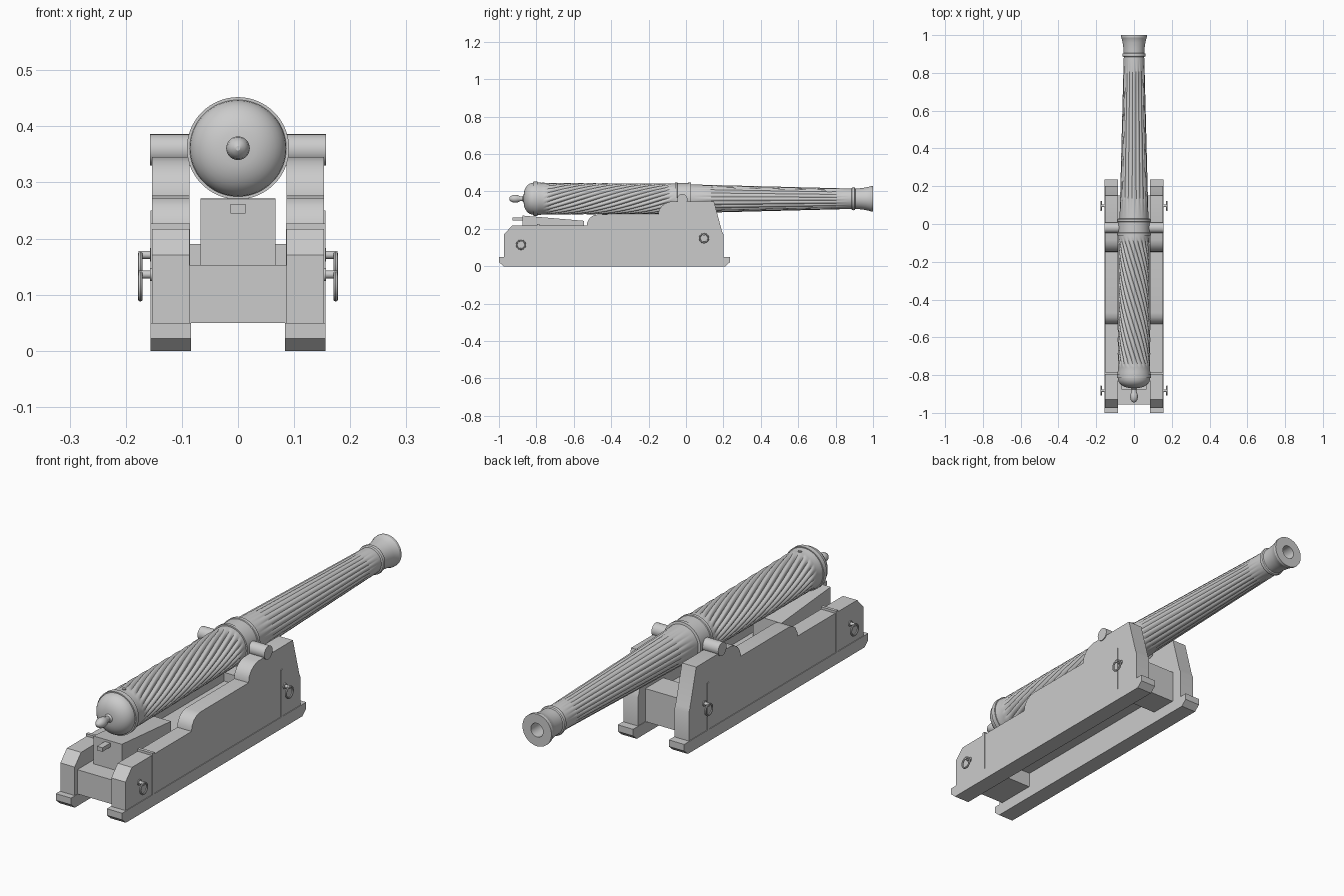
import bpy, bmesh, math
from mathutils import Matrix, Vector

if "Cube" in bpy.data.objects:
    bpy.data.objects.remove(bpy.data.objects["Cube"])

AXIS = 0.361          # height of the barrel axis
FLUTES, STEPS = 20, 8

grey = bpy.data.materials.new("cast_grey")
grey.diffuse_color = (0.6, 0.6, 0.6, 1)
grey.use_nodes = True
grey.node_tree.nodes["Principled BSDF"].inputs["Base Color"].default_value = grey.diffuse_color


def finish(name, bm, smooth=True, bevel=0):
    bmesh.ops.recalc_face_normals(bm, faces=bm.faces)
    me = bpy.data.meshes.new(name)
    bm.to_mesh(me)
    bm.free()
    me.materials.append(grey)
    if smooth:
        me.polygons.foreach_set("use_smooth", [True] * len(me.polygons))
        me.set_sharp_from_angle(angle=math.radians(32))
    ob = bpy.data.objects.new(name, me)
    bpy.context.collection.objects.link(ob)
    if bevel:
        mod = ob.modifiers.new("edge", 'BEVEL')
        mod.width, mod.segments = bevel, 1
    return ob


def extrude_side(name, pts, x0, x1):
    """Side profile (y, z) extruded between two x positions."""
    bm = bmesh.new()
    a = [bm.verts.new((x0, y, z)) for y, z in pts]
    b = [bm.verts.new((x1, y, z)) for y, z in pts]
    bm.faces.new(a)
    bm.faces.new(b[::-1])
    n = len(pts)
    for i in range(n):
        j = (i + 1) % n
        bm.faces.new((a[i], b[i], b[j], a[j]))
    return finish(name, bm)


def box(name, x0, x1, y0, y1, z0, z1):
    return extrude_side(name, [(y0, z0), (y1, z0), (y1, z1), (y0, z1)], x0, x1)


def rod(name, p, q, r, seg=24):
    p, q = Vector(p), Vector(q)
    d = q - p
    bm = bmesh.new()
    m = Matrix.Translation((p + q) / 2) @ d.to_track_quat('Z', 'Y').to_matrix().to_4x4()
    bmesh.ops.create_cone(bm, cap_ends=True, segments=seg, radius1=r, radius2=r,
                          depth=d.length, matrix=m)
    return finish(name, bm)


def ring(name, c, major, minor, n=28, k=8):
    """Torus lying in a plane of constant x."""
    bm = bmesh.new()
    g = []
    for i in range(n):
        u = 2 * math.pi * i / n
        row = []
        for j in range(k):
            v = 2 * math.pi * j / k
            w = major + minor * math.cos(v)
            row.append(bm.verts.new((c[0] + minor * math.sin(v),
                                     c[1] + w * math.cos(u), c[2] + w * math.sin(u))))
        g.append(row)
    for i in range(n):
        for j in range(k):
            a, b = g[i], g[(i + 1) % n]
            bm.faces.new((a[j], b[j], b[(j + 1) % k], a[(j + 1) % k]))
    return finish(name, bm)


# Barrel: rows of (y, radius, flute depth)
rows = [(-0.945, 0.004, 0), (-0.94, 0.012, 0), (-0.928, 0.019, 0), (-0.915, 0.021, 0),
        (-0.9, 0.019, 0), (-0.887, 0.013, 0), (-0.875, 0.012, 0), (-0.868, 0.018, 0)]
for i in range(1, 9):                                   # rounded breech
    t = math.radians(90 * i / 8)
    rows.append((-0.815 - 0.053 * math.cos(t), 0.018 + 0.068 * math.sin(t), 0))
rows += [(-0.815, 0.091, 0), (-0.795, 0.091, 0), (-0.795, 0.087, 0), (-0.78, 0.086, 0),
         (-0.765, 0.084, 0)]
S0, S1, TWIST = -0.76, -0.07, 4.3
for i in range(61):                                     # twisted flutes
    t = i / 60
    rows.append((S0 + (S1 - S0) * t, 0.0845 - 0.003 * t,
                 0.008 * min(1, i / 4, (60 - i) / 4)))
rows += [(-0.06, 0.081, 0), (-0.06, 0.087, 0), (-0.047, 0.087, 0), (-0.045, 0.084, 0),
         (0.01, 0.084, 0), (0.012, 0.087, 0), (0.026, 0.087, 0), (0.028, 0.077, 0)]
for i in range(25):                                     # straight flutes
    t = i / 24
    rows.append((0.045 + 0.82 * t, 0.076 - 0.021 * t, 0.004 * min(1, i / 3, (24 - i) / 3)))
rows += [(0.885, 0.054, 0), (0.888, 0.06, 0), (0.895, 0.062, 0), (0.902, 0.06, 0),
         (0.905, 0.055, 0), (0.93, 0.056, 0), (0.96, 0.06, 0), (0.985, 0.066, 0),
         (0.988, 0.068, 0), (1.0, 0.068, 0), (1.0, 0.029, 0), (0.75, 0.029, 0)]

bm = bmesh.new()
count = FLUTES * STEPS
loops = []
for y, r, d in rows:
    turn = TWIST * (min(max(y, S0), S1) - S0)
    loop = []
    for i in range(count):
        rr = r - d * (1 - abs(math.sin(math.pi * i / STEPS)))
        a = 2 * math.pi * i / count + turn
        loop.append(bm.verts.new((rr * math.cos(a), y, AXIS + rr * math.sin(a))))
    loops.append(loop)
for a, b in zip(loops, loops[1:]):
    for i in range(count):
        j = (i + 1) % count
        bm.faces.new((a[i], a[j], b[j], b[i]))
bm.faces.new(loops[0])
bm.faces.new(loops[-1])
finish("barrel", bm)

rod("vent", (0, -0.765, AXIS + 0.07), (0, -0.765, AXIS + 0.088), 0.008, 16)
rod("trunnions", (-0.157, -0.02, AXIS - 0.003), (0.157, -0.02, AXIS - 0.003), 0.028, 32)

# Carriage cheeks with stepped, rounded top edge and sledge feet
cheek = [(-0.975, 0), (-1.0, 0.022), (-1.0, 0.05), (-0.973, 0.05), (-0.973, 0.171),
         (-0.93, 0.217), (-0.53, 0.217), (-0.528, 0.235), (-0.515, 0.258), (-0.495, 0.272),
         (-0.47, 0.277), (-0.147, 0.277), (-0.145, 0.3), (-0.13, 0.322), (-0.11, 0.337),
         (-0.085, 0.345), (0.15, 0.345), (0.193, 0.185), (0.2, 0.17), (0.2, 0.05),
         (0.235, 0.05), (0.235, 0.022), (0.21, 0)]
for s, side in ((1, "right"), (-1, "left")):
    extrude_side(side + "_cheek", cheek, s * 0.086, s * 0.153)
    # Outer skid rail and iron straps
    extrude_side(side + "_skid", [(-0.975, 0), (-1.0, 0.022), (-1.0, 0.05), (0.235, 0.05),
                                  (0.235, 0.022), (0.21, 0)], s * 0.084, s * 0.156)
    box(side + "_rear_strap", s * 0.0855, s * 0.156, -0.797, -0.783, 0.045, 0.227)
    box(side + "_front_strap", s * 0.15, s * 0.156, 0.066, 0.078, 0.05, 0.25)
    # Bolts with hanging rings
    for y, z, end in ((-0.882, 0.115, "rear"), (0.096, 0.15, "front")):
        rod(f"{side}_{end}_bolt", (s * 0.15, y, z + 0.021), (s * 0.177, y, z + 0.021), 0.007, 16)
        rod(f"{side}_{end}_bolt_plate", (s * 0.15, y, z + 0.021), (s * 0.157, y, z + 0.021), 0.012, 16)
        ring(f"{side}_{end}_ring", (s * 0.174, y, z), 0.023, 0.0042)

# Cross members, bed and elevating wedge
box("rear_transom", -0.087, 0.087, -0.955, -0.78, 0.05, 0.153)
box("bed", -0.087, 0.087, -0.79, 0.05, 0.115, 0.153)
box("front_transom", -0.087, 0.087, 0.03, 0.15, 0.05, 0.19)
extrude_side("wedge", [(-0.875, 0.15), (-0.545, 0.15), (-0.545, 0.243), (-0.875, 0.271)],
             -0.067, 0.067)
box("wedge_handle", -0.013, 0.013, -0.928, -0.87, 0.245, 0.262)
